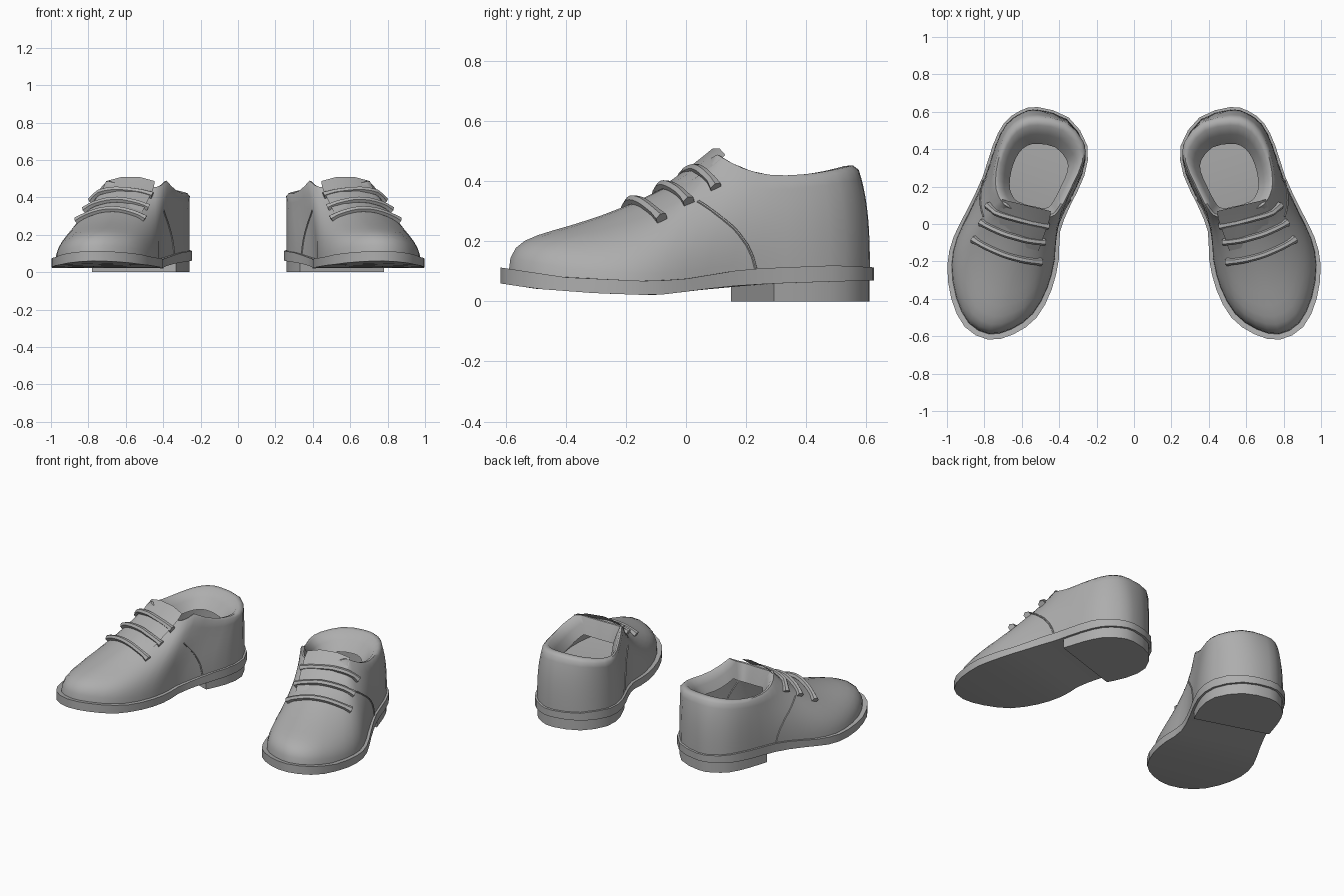
import bpy, bmesh
from mathutils import Vector
from mathutils.bvhtree import BVHTree

cube = bpy.data.objects.get("Cube")
if cube:
    bpy.data.objects.remove(cube, do_unlink=True)

grey = bpy.data.materials.new("plain_grey")
grey.use_nodes = True
tone = (0.42, 0.42, 0.42, 1)
grey.diffuse_color = tone
grey.node_tree.nodes["Principled BSDF"].inputs["Base Color"].default_value = tone


def smooth_path(pts, steps, closed):
    """Catmull-Rom resampling of a short control path."""
    pts = [Vector(p) for p in pts]
    n, out = len(pts), []
    pick = (lambda i: pts[i % n]) if closed else (lambda i: pts[max(0, min(n - 1, i))])
    for i in range(n if closed else n - 1):
        a, b, c, d = (pick(i + k) for k in (-1, 0, 1, 2))
        for s in range(steps):
            t = s / steps
            out.append(0.5 * (2 * b + (c - a) * t + (2 * a - 5 * b + 4 * c - d) * t * t
                              + (3 * b - a - 3 * c + d) * t ** 3))
    if not closed:
        out.append(pts[-1])
    return out


def ramp(v, table):
    """Straight-line lookup of v in (position, value) pairs."""
    for (a, p), (b, q) in zip(table, table[1:]):
        if v <= b:
            return p + (q - p) * max(0, (v - a) / (b - a))
    return table[-1][1]


def inset(loop, toe, heel):
    """Move a flat closed loop inwards, blending the amount from toe to heel."""
    n, out = len(loop), []
    for i, p in enumerate(loop):
        t = (loop[(i + 1) % n] - loop[i - 1]).normalized()
        out.append(p + Vector((t.y, -t.x)) * ramp(p.y, [(-.5, toe), (.2, heel)]))
    return out


def finish(name, bm, angle=0.7):
    """Make the object, mirror it to the other shoe and shade it."""
    bmesh.ops.recalc_face_normals(bm, faces=bm.faces)
    me = bpy.data.meshes.new(name)
    bm.to_mesh(me)
    bm.free()
    ob = bpy.data.objects.new(name, me)
    bpy.context.collection.objects.link(ob)
    me.materials.append(grey)
    ob.modifiers.new("pair", "MIRROR").use_mirror_merge = False
    bpy.ops.object.select_all(action="DESELECT")
    ob.select_set(True)
    bpy.context.view_layer.objects.active = ob
    bpy.ops.object.shade_smooth_by_angle(angle=angle)


def loft(rings, closed_top=True):
    """Skin closed rings; the caps are strips across the shoe."""
    bm = bmesh.new()
    vs = [[bm.verts.new(p) for p in r] for r in rings]
    n = len(rings[0])
    for a, b in zip(vs, vs[1:]):
        for i in range(n):
            j = (i + 1) % n
            bm.faces.new((a[i], a[j], b[j], b[i]))
    for r in (vs[0], vs[-1]) if closed_top else (vs[0],):
        for i in range(n // 2):
            quad = [r[i], r[i + 1], r[(n - i - 1) % n], r[(n - i) % n]]
            bm.faces.new(list(dict.fromkeys(quad)))
    return bm


# Footprint of the sole and edge of the ankle opening, heel to toe and back
footprint = smooth_path([
    (.515, .625), (.61, .605), (.695, .54), (.755, .42), (.81, .25), (.89, .08), (.965, -.07),
    (.998, -.22), (.977, -.4), (.905, -.55), (.78, -.618), (.645, -.59), (.52, -.5), (.44, -.35),
    (.402, -.19), (.395, -.04), (.34, .1), (.265, .26), (.25, .42), (.35, .57)], 2, True)
opening = smooth_path([
    (.515, .575), (.605, .558), (.672, .5), (.722, .4), (.748, .29), (.75, .19), (.72, .12),
    (.69, .09), (.655, .075), (.62, .06), (.58, .05), (.545, .045), (.51, .035), (.465, .03),
    (.42, .04), (.375, .1), (.315, .22), (.264, .34), (.27, .44), (.365, .545)], 2, True)

TOP = [(-.62, .113), (-.4, .08), (-.12, .067), (0, .075), (.2, .108), (.5, .12), (.63, .113)]
BOTTOM = [(-.62, .06), (-.5, .042), (-.3, .027), (-.1, .02), (.14, .05), (.3, .06), (.63, .07)]


def at_height(loop, table, lift=0):
    return [Vector((p.x, p.y, ramp(p.y, table) + lift)) for p in loop]


# Sole
finish("sole", loft([at_height(footprint, BOTTOM), at_height(footprint, TOP)]))

# Heel block with a slanted front
block = inset(footprint, .014, .014)
bm = loft([[Vector((p.x, p.y, 0)) for p in block], at_height(block, BOTTOM, .012)])
a, b = Vector((.3, .14, 0)), Vector((.79, .295, 0))
cut = bmesh.ops.bisect_plane(bm, geom=bm.verts[:] + bm.edges[:] + bm.faces[:], plane_co=a,
                             plane_no=(b - a).cross(Vector((0, 0, 1))), clear_outer=True)
edges = [e for e in cut["geom_cut"] if isinstance(e, bmesh.types.BMEdge)]
bmesh.ops.holes_fill(bm, edges=edges)
finish("heel", bm)


# Upper: each column curves from the sole to the opening, then over the padded collar
def rim_height(y):
    if y > .32:
        return .405 + .5 * (y - .32) ** 2
    return .405 + 1.4 * (y - .32) ** 2 - 1.2 * max(0, .1 - y)


base = at_height(inset(footprint, .028, .013), TOP, -.012)
rim = [Vector((p.x, p.y, rim_height(p.y))) for p in opening]
steps = 10
rings = []
for s in range(steps + 1):
    t = s / steps
    ring = []
    for p, r in zip(base, rim):
        side = ramp(p.y, [(-.55, .7), (-.2, .45), (.2, .5), (.45, .9)])
        drop = ramp(p.y, [(-.55, .79), (-.2, .47), (.2, .4), (.5, .3)])
        c1 = p + Vector((0, 0, ramp(p.y, [(-.58, .185), (-.25, .125)])))
        c2 = r.lerp(p, side)
        c2.z = r.z + (p.z - r.z) * drop
        ring.append(p * (1 - t) ** 3 + c1 * 3 * t * (1 - t) ** 2 + c2 * 3 * t * t * (1 - t) + r * t ** 3)
    rings.append(ring)
centre = Vector((.515, .18, 0))
for scale, height in ((.95, 1.035), (.88, 1.03), (.76, .93), (.63, .8)):
    rings.append([Vector((*(centre + (r - centre) * scale).xy, r.z * height)) for r in rim])
bm = loft(rings, closed_top=False)
bmesh.ops.recalc_face_normals(bm, faces=bm.faces)
surface = BVHTree.FromBMesh(bm)
finish("upper", bm, .9)


def hug(name, path, radius, lift, end_scale=1):
    """Tube that follows the surface of the upper."""
    data = bpy.data.curves.new(name, "CURVE")
    data.dimensions = "3D"
    data.bevel_depth = radius
    data.bevel_resolution = 1
    data.use_fill_caps = True
    line = data.splines.new("POLY")
    line.points.add(len(path) - 1)
    for i, p in enumerate(path):
        spot, normal = surface.find_nearest(p)[:2]
        end = i in (0, len(path) - 1)
        line.points[i].co = (*(spot + normal * lift), 1)
        line.points[i].radius = end_scale if end else 1
    temp = bpy.data.objects.new(name, data)
    bpy.context.collection.objects.link(temp)
    bpy.context.view_layer.update()
    mesh = bpy.data.meshes.new_from_object(temp)
    bpy.data.objects.remove(temp, do_unlink=True)
    bm = bmesh.new()
    bm.from_mesh(mesh)
    bpy.data.meshes.remove(mesh)
    finish(name, bm, .9)


# Laces
for name, inner, outer in (("lower_lace", (.49, -.21, .3), (.85, -.08, .265)),
                           ("middle_lace", (.465, -.11, .36), (.83, .01, .34)),
                           ("upper_lace", (.46, -.01, .41), (.79, .1, .385))):
    a, b = Vector(inner), Vector(outer)
    path = []
    for i in range(13):
        t = i / 12
        bow = 4 * t * (1 - t)
        path.append(a.lerp(b, t) + Vector((0, -.5 * bow, bow)) * .055)
    hug(name, path, .017, .01, 1.3)

# Side seams between the front and the back of the upper
for name, xs, ys in (("outer_seam", (.8, .85, .85, .84), (.04, .17, .23, .25)),
                     ("inner_seam", (.4, .37, .36, .345), (.02, .08, .12, .13))):
    line = zip(xs, ys, (.33, .25, .17, .1))
    hug(name, smooth_path(list(line), 4, False), .005, .001)

# Tongue: an arched plate rising out of the throat, square to the slanted foot
bm = bmesh.new()
rows = []
for x, y, z, half in ((.61, -.12, .345, .1), (.595, 0, .43, .125), (.585, .06, .475, .135), (.575, .1, .508, .13)):
    row = []
    for k in (-1, -.8, -.4, 0, .4, .8, 1):
        row.append(bm.verts.new((x + half * k, y + half * k * .24, z - .035 * max(0, abs(k) - .4))))
    rows.append(row)
for a, b in zip(rows, rows[1:]):
    for i in range(len(a) - 1):
        bm.faces.new((a[i], a[i + 1], b[i + 1], b[i]))
bmesh.ops.solidify(bm, geom=bm.faces[:], thickness=.025)
finish("tongue", bm)
